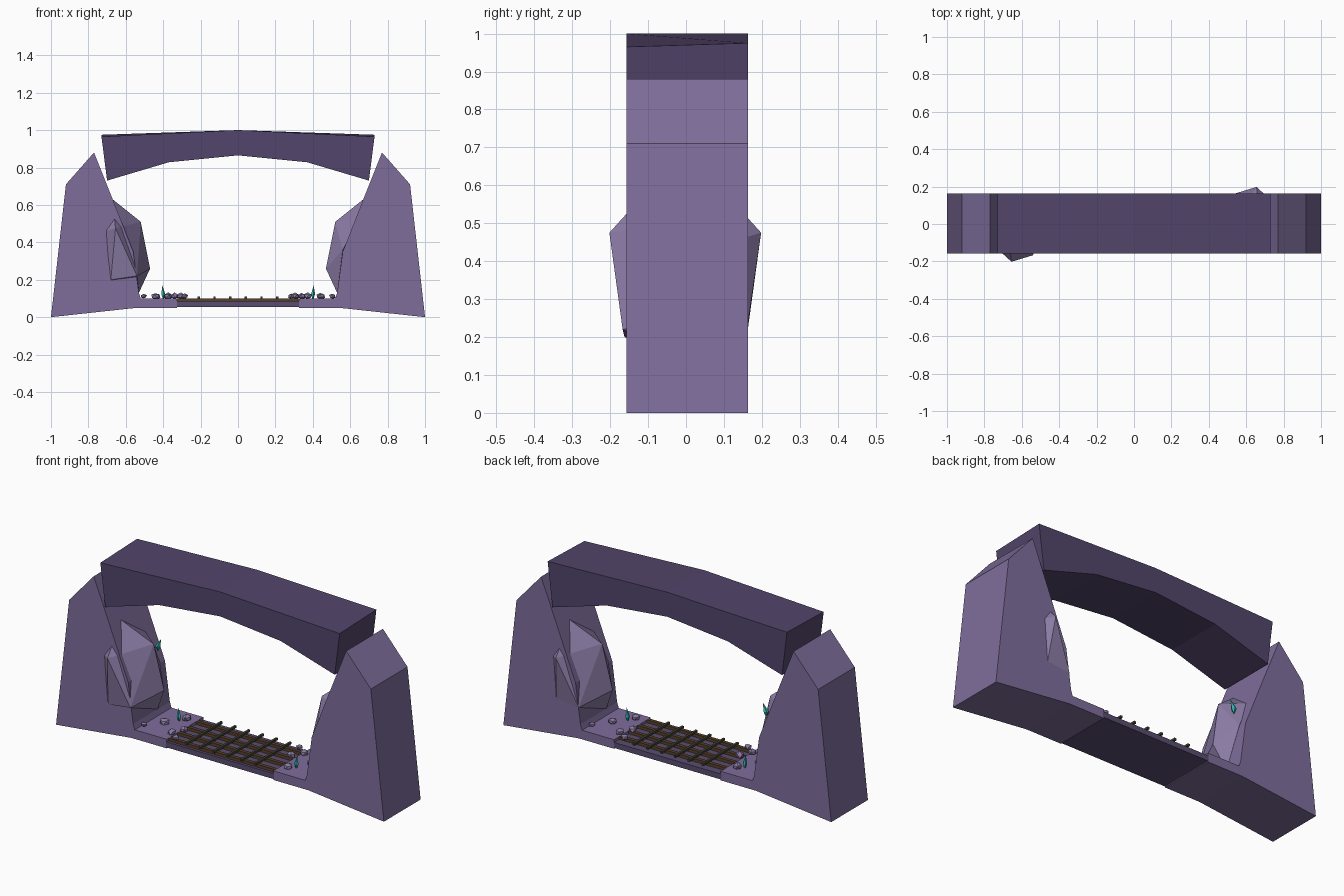
import bpy, bmesh, math, random
from mathutils import Vector, Matrix

if "Cube" in bpy.data.objects:
    bpy.data.objects.remove(bpy.data.objects["Cube"])

random.seed(4)
Y0, Y1 = -0.155, 0.165


def material(name, rgb):
    m = bpy.data.materials.new(name)
    m.diffuse_color = (*rgb, 1)
    m.use_nodes = True
    m.node_tree.nodes["Principled BSDF"].inputs["Base Color"].default_value = m.diffuse_color
    return m


STONE = material("violet_stone", (0.21, 0.155, 0.33))
ROCK = material("light_rock", (0.26, 0.20, 0.38))
DARK = material("dark_stone", (0.085, 0.06, 0.145))
FLOOR = material("floor_stone", (0.10, 0.075, 0.16))
RUST = material("rusty_iron", (0.10, 0.05, 0.025))
IRON = material("dark_iron", (0.06, 0.06, 0.04))
TEAL = material("teal_crystal", (0.03, 0.45, 0.42))


def finish(bm, name, mat):
    bmesh.ops.recalc_face_normals(bm, faces=bm.faces[:])
    me = bpy.data.meshes.new(name)
    bm.to_mesh(me)
    bm.free()
    me.materials.append(mat)
    ob = bpy.data.objects.new(name, me)
    bpy.context.collection.objects.link(ob)
    return ob


def prism(name, profile, mat):
    """Extrude an (x, z) outline through the depth of the gate."""
    bm = bmesh.new()
    face = bm.faces.new([bm.verts.new((x, Y0, z)) for x, z in profile])
    ext = bmesh.ops.extrude_face_region(bm, geom=[face])["geom"]
    verts = [v for v in ext if isinstance(v, bmesh.types.BMVert)]
    bmesh.ops.translate(bm, verts=verts, vec=(0, Y1 - Y0, 0))
    return finish(bm, name, mat)


def box(name, lo, hi, mat):
    lo, hi = Vector(lo), Vector(hi)
    bm = bmesh.new()
    bmesh.ops.create_cube(bm, size=1, matrix=Matrix.Translation((lo + hi) / 2)
                          @ Matrix.Diagonal((*(hi - lo), 1)))
    return finish(bm, name, mat)


def hull(name, points, mat):
    bm = bmesh.new()
    for p in points:
        bm.verts.new(p)
    res = bmesh.ops.convex_hull(bm, input=bm.verts[:])
    loose = [v for v in bm.verts if not v.link_faces]
    bmesh.ops.delete(bm, geom=loose, context='VERTS')
    return finish(bm, name, mat)


def shard(name, at, radius, height, tilt):
    """Small six-sided-looking crystal: two cones joined at the waist."""
    x, y, z = at
    ring = [(x + radius * math.cos(a), y + radius * math.sin(a), z + height * 0.4)
            for a in (i * math.tau / 5 for i in range(5))]
    return hull(name, ring + [at, (x + tilt, y, z + height)], TEAL)


def pebble(name, at, r):
    bm = bmesh.new()
    bmesh.ops.create_icosphere(bm, subdivisions=1, radius=r)
    turn = Matrix.Rotation(random.uniform(0, 6), 3, 'Z')
    for v in bm.verts:
        p = turn @ (v.co * random.uniform(0.8, 1.15))
        v.co = Vector((p.x, p.y, p.z * 0.75)) + Vector(at)
    return finish(bm, name, ROCK)


pillar = [(-1, 0.005), (-0.92, 0.71), (-0.77, 0.88), (-0.67, 0.63), (-0.56, 0.35),
          (-0.53, 0.13), (-0.52, 0.10), (-0.54, 0.05)]
ledge = [(-0.56, 0.05), (-0.56, 0.115), (-0.52, 0.10), (-0.325, 0.10), (-0.325, 0.05)]
boulder = [(-0.67, -0.06, 0.63), (-0.52, 0.01, 0.51), (-0.47, 0.03, 0.26),
           (-0.53, 0.06, 0.13), (-0.71, -0.15, 0.46), (-0.68, -0.16, 0.20),
           (-0.54, -0.165, 0.22), (-0.655, -0.20, 0.475), (-0.56, 0.12, 0.36),
           (-0.64, 0.10, 0.52)]
pebbles = [(-0.504, -0.097, 0.018), (-0.44, -0.01, 0.025), (-0.373, 0.09, 0.025),
           (-0.285, -0.13, 0.02), (-0.305, -0.03, 0.024), (-0.34, -0.09, 0.023)]

# Both ends of the gate; loose stones are turned half round for the other end
for side, s in (("left", 1), ("right", -1)):
    prism(side + "_pillar", [(s * x, z + (-0.005 if z < 0.01 else 0)) for x, z in pillar], STONE)
    prism(side + "_ledge", [(s * x, z) for x, z in ledge], STONE)
    hull(side + "_boulder", [(s * x, s * y, z) for x, y, z in boulder], ROCK)
    for i, (x, y, r) in enumerate(pebbles):
        pebble(f"{side}_pebble_{i}", (s * x, s * y, 0.112), r)
    shard(side + "_floor_crystal", (s * -0.40, s * 0.06, 0.09), 0.012, 0.08, s * -0.005)
shard("boulder_crystal", (-0.55, 0.09, 0.43), 0.014, 0.075, 0.02)

# Arched lintel, its outer top edges dropping a little toward the front
lintel = prism("lintel", [(-0.73, 0.975), (0, 1.0), (0.73, 0.975), (0.70, 0.73),
                          (0.37, 0.828), (0, 0.865), (-0.37, 0.828), (-0.70, 0.73)], DARK)
for v in lintel.data.vertices:
    if abs(v.co.x) > 0.72 and v.co.y < 0:
        v.co.z -= 0.01

# Sunken floor with the iron grating
box("floor_slab", (-0.33, Y0, 0.055), (0.33, Y1, 0.085), FLOOR)
for i in range(4):
    y = -0.13 + i * 0.08
    box(f"grate_rail_{i}", (-0.325, y - 0.01, 0.084), (0.325, y + 0.01, 0.101), RUST)
for i in range(6):
    x = -0.21 + i * 0.084
    box(f"grate_bar_{i}", (x - 0.006, -0.15, 0.098), (x + 0.006, 0.16, 0.11), IRON)

# Centre the model front to back
for ob in bpy.context.collection.objects:
    ob.location.y = -0.002
